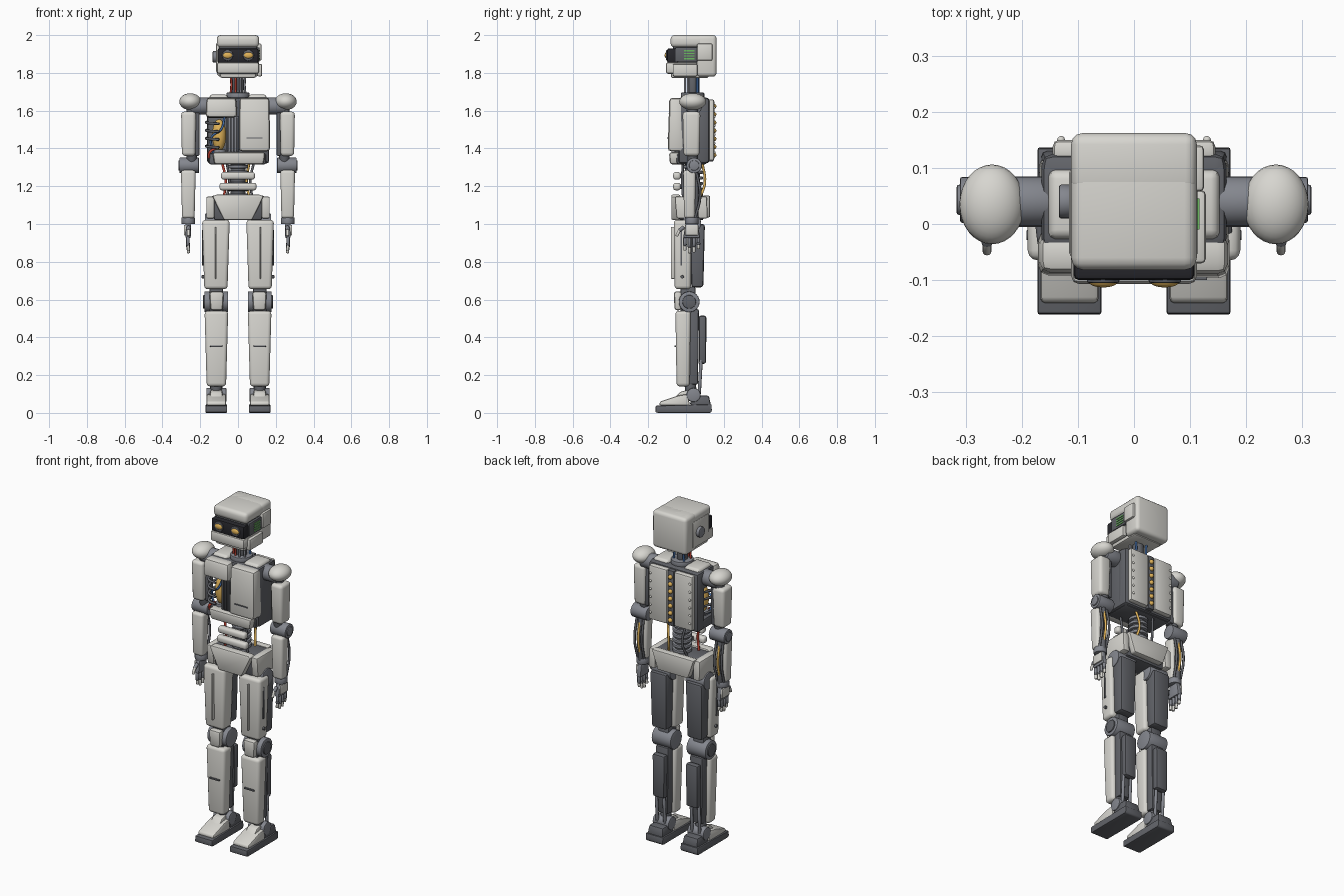
import bpy, bmesh, math
from mathutils import Vector

if "Cube" in bpy.data.objects:
    bpy.data.objects.remove(bpy.data.objects["Cube"])

COL = dict(shell=(.68, .67, .63), dark=(.12, .125, .14), metal=(.23, .24, .27), black=(.02, .02, .025),
           amber=(.75, .45, .1), red=(.5, .05, .03), blue=(.06, .16, .4), green=(.15, .5, .12))
MATS = {}
for k, c in COL.items():
    MATS[k] = bpy.data.materials.new(k)
    MATS[k].diffuse_color = (*c, 1)

def finish(name, bm, mat):
    bmesh.ops.recalc_face_normals(bm, faces=bm.faces)
    me = bpy.data.meshes.new(name)
    bm.to_mesh(me)
    bm.free()
    ob = bpy.data.objects.new(name, me)
    bpy.context.collection.objects.link(ob)
    me.materials.append(MATS[mat])
    return ob

def bevel(bm, b, seg=2):
    if b:
        bmesh.ops.bevel(bm, geom=bm.edges[:], offset=b, segments=seg, profile=.5, affect='EDGES', clamp_overlap=True)

def box(name, x, y, z, mat='shell', b=.01, bot=(1, 1), top=(1, 1), seg=2):
    """Bevelled box from ranges, with optional (x, y) scale of bottom and top ends."""
    bm = bmesh.new()
    bmesh.ops.create_cube(bm, size=1)
    for v in bm.verts:
        sx, sy = top if v.co.z > 0 else bot
        v.co = ((x[0]+x[1])/2 + v.co.x*abs(x[1]-x[0])*sx,
                (y[0]+y[1])/2 + v.co.y*abs(y[1]-y[0])*sy, (z[0]+z[1])/2 + v.co.z*(z[1]-z[0]))
    bevel(bm, b, seg)
    return finish(name, bm, mat)

def prism(name, prof, axis, a0, a1, mat='shell', b=.008):
    """Extrude a profile: (y, z) along x, or (x, z) along y."""
    bm = bmesh.new()
    put = (lambda p, a: (a, p[0], p[1])) if axis == 'x' else (lambda p, a: (p[0], a, p[1]))
    lo, hi = [[bm.verts.new(put(p, a)) for p in prof] for a in (a0, a1)]
    bm.faces.new(lo)
    bm.faces.new(hi)
    n = len(prof)
    for i in range(n):
        bm.faces.new((lo[i], lo[(i+1) % n], hi[(i+1) % n], hi[i]))
    bmesh.ops.recalc_face_normals(bm, faces=bm.faces)
    bevel(bm, b)
    return finish(name, bm, mat)

def rod(name, p, q, r, mat='metal', b=.004, r2=None, n=24):
    p, q = Vector(p), Vector(q)
    bm = bmesh.new()
    bmesh.ops.create_cone(bm, cap_ends=True, segments=n, radius1=r, radius2=r if r2 is None else r2, depth=(q-p).length)
    if b:
        bmesh.ops.bevel(bm, geom=[e for e in bm.edges if any(len(f.verts) > 4 for f in e.link_faces)],
                        offset=b, segments=2, profile=.5, affect='EDGES')
    rot = (q-p).to_track_quat('Z', 'Y')
    for v in bm.verts:
        v.co = rot @ v.co + (p+q)/2
    return finish(name, bm, mat)

def ball(name, c, r, mat='shell', n=24):
    bm = bmesh.new()
    bmesh.ops.create_uvsphere(bm, u_segments=n, v_segments=n//2, radius=1)
    for v in bm.verts:
        v.co = [c[i] + v.co[i]*r[i] for i in range(3)]
    return finish(name, bm, mat)

def tube(name, pts, r, mat='dark'):
    cu = bpy.data.curves.new(name, 'CURVE')
    cu.dimensions, cu.bevel_depth, cu.bevel_resolution, cu.resolution_u = '3D', r, 2, 6
    cu.use_fill_caps = True
    sp = cu.splines.new('BEZIER')
    sp.bezier_points.add(len(pts)-1)
    for bp, p in zip(sp.bezier_points, pts):
        bp.co = p
        bp.handle_left_type = bp.handle_right_type = 'AUTO'
    cu.materials.append(MATS[mat])
    ob = bpy.data.objects.new(name, cu)
    bpy.context.collection.objects.link(ob)

# Head
box('head_rear', (-.112, .112), (.055, .162), (1.78, 2), b=.02, seg=3)
box('head_top', (-.112, .112), (-.082, .15), (1.935, 2), b=.022, seg=3)
box('head_core', (-.1, .1), (-.07, .08), (1.79, 1.95), 'dark')
box('jaw', (-.112, .112), (-.107, .06), (1.795, 1.857), b=.014)
box('jaw_base', (-.095, .095), (-.08, .12), (1.772, 1.81), b=.012)
box('left_cheek', (-.116, -.09), (-.06, .1), (1.80, 1.96), b=.01)
box('visor', (-.108, .108), (-.1, -.04), (1.853, 1.93), 'black')
rod('ear_disc', (-.11, .04, 1.885), (-.134, .04, 1.885), .03, 'metal')
box('ear_panel_rear', (.10, .125), (.058, .14), (1.865, 1.955), b=.008)
box('jaw_side', (.10, .128), (-.07, .06), (1.782, 1.848), b=.008)
box('circuit_board', (.095, .113), (-.055, .06), (1.86, 1.935), 'dark', .002)
for i in range(4):
    box('circuit_trace', (.112, .117), (-.01, .045), (1.872+i*.014, 1.878+i*.014), 'green', 0)
for s in (-1, 1):
    rod('eye_rim', (s*.055, -.095, 1.893), (s*.055, -.105, 1.893), .029, 'dark')
    ball('eye', (s*.055, -.104, 1.893), (.025, .009, .016), 'amber')

# Neck
rod('neck_column', (0, .035, 1.66), (0, .035, 1.79), .03, 'dark')
rod('collar', (0, .035, 1.665), (0, .035, 1.695), .062, 'metal')
for x, y, m in ((-.035, .01, 'red'), (.035, .01, 'metal'), (-.03, .065, 'blue'), (.035, .06, 'blue'), (-.012, -.005, 'red'), (.012, -.005, 'metal')):
    tube('neck_cable', [(x*1.2, y, 1.67), (x, y, 1.73), (x*1.1, y, 1.79)], .006, m)

# Torso
box('torso_back', (-.165, .165), (.05, .125), (1.32, 1.67), 'dark', .02)
box('torso_side_core', (0, .165), (-.04, .11), (1.32, 1.67), 'dark', .015)
box('torso_upper_core', (-.165, .05), (-.04, .11), (1.56, 1.67), 'dark', .015)
box('torso_floor', (-.155, .15), (-.05, .11), (1.315, 1.375), 'dark', .012)
box('chest_upper_plate', (-.172, -.004), (-.093, -.01), (1.565, 1.668), b=.018, top=(.94, .8))
box('chest_main_plate', (.004, .17), (-.097, -.01), (1.385, 1.668), b=.018, top=(.96, .8))
box('chest_lower_plate', (-.135, .145), (-.09, -.02), (1.315, 1.38), b=.014, bot=(.93, .85))
box('chest_slot', (.045, .13), (-.1, -.09), (1.452, 1.458), 'dark', 0)
for s in (-1, 1):
    box('shoulder_deck', (s*.05, s*.155), (-.03, .1), (1.66, 1.685), b=.01, top=(.85, .85))
    box('back_plate', (s*.022, s*.145), (.11, .15), (1.335, 1.66), b=.012)
    for i in range(6):
        ball('back_bolt', (s*.13, .15, 1.38+i*.047), (.007, .007, .007), n=12)
box('spine_strip', (-.02, .02), (.11, .145), (1.33, 1.66), 'dark', .004)
for i in range(7):
    ball('spine_light', (0, .147, 1.365+i*.043), (.013, .014, .013), 'amber', 16)

# Open chest bay
box('bay_liner', (-.06, .005), (-.06, .06), (1.375, 1.57), 'metal', .004)
for i in range(4):
    box('bay_fin', (-.058+i*.016, -.05+i*.016), (-.072, -.05), (1.385, 1.565), 'dark', .002)
    z = 1.405 + i*.042
    tube('rib', [(-.10, -.068, z), (-.15, -.06, z+.003), (-.168, -.01, z+.006), (-.162, .06, z+.01)], .007, 'dark')
ball('power_core', (-.1, -.01, 1.47), (.037, .037, .085), 'amber')
rod('core_base', (-.1, -.01, 1.37), (-.1, -.01, 1.395), .035, 'metal')
tube('bay_cable', [(-.13, -.03, 1.37), (-.14, -.045, 1.46), (-.09, -.055, 1.5), (-.07, -.03, 1.57)], .006, 'blue')
tube('bay_wire', [(-.155, -.045, 1.35), (-.15, -.055, 1.38), (-.12, -.04, 1.4)], .007, 'red')

# Waist
rod('waist_column', (0, .035, 1.12), (0, .035, 1.33), .04, 'dark')
for i in range(6):
    rod('waist_ring', (0, .035, 1.145+i*.03), (0, .035, 1.162+i*.03), .054, 'metal')
for z, w in ((1.198, .098), (1.255, .09)):
    box('belly_bar', (-w, w), (-.068, -.028), (z-.02, z+.02), b=.014, seg=3)
    box('belly_link', (-.03, .03), (-.04, .03), (z-.012, z+.012), 'dark', .004)
for s in (-1, 1):
    tube('waist_front_cable', [(s*.075, -.015, 1.14), (s*.065, -.02, 1.23), (s*.085, -.015, 1.33)], .007, 'red' if s < 0 else 'dark')
    tube('waist_rear_cable', [(s*.06, .075, 1.14), (s*.045, .1, 1.22), (s*.06, .085, 1.33)], .007, 'amber' if s > 0 else 'dark')

# Pelvis
box('pelvis_core', (-.14, .14), (-.045, .1), (1.02, 1.145), 'dark', bot=(.9, .9))
prism('pelvis_front', [(-.135, 1.145), (-.12, 1.155), (.12, 1.155), (.135, 1.145), (.075, 1.022), (-.075, 1.022)], 'y', -.078, -.03)
prism('pelvis_back', [(-.14, 1.15), (.14, 1.15), (.1, 1.035), (-.1, 1.035)], 'y', .085, .128)
for s in (-1, 1):
    prism('hip_plate', [(-.06, 1.145), (.11, 1.145), (.115, 1.03), (-.05, 1.03)], 'x', s*.125, s*.168)
    rod('hip_joint', (s*.05, .03, 1.005), (s*.175, .03, 1.005), .05)

for s in (-1, 1):
    X = lambda a, b: (s*a, s*b)
    # Arm
    rod('shoulder_axle', (s*.15, .04, 1.625), (s*.25, .04, 1.625), .045)
    ball('shoulder_cap', (s*.253, .035, 1.648), (.058, .071, .044), n=32)
    rod('upper_arm_bone', (s*.245, .035, 1.32), (s*.245, .035, 1.62), .028, 'dark')
    box('upper_arm_strut', X(.205, .235), (.015, .06), (1.36, 1.62), 'dark', .006)
    box('upper_arm_shell', X(.222, .301), (-.018, .076), (1.36, 1.595), b=.018, bot=(.9, .9), seg=3)
    rod('elbow', (s*.207, .043, 1.31), (s*.31, .043, 1.31), .041)
    rod('elbow_cap', (s*.305, .043, 1.31), (s*.316, .043, 1.31), .027)
    box('forearm_shell', X(.224, .302), (-.015, .052), (1.03, 1.285), b=.015, bot=(.85, .85), seg=3)
    rod('forearm_bone', (s*.263, .05, 1.02), (s*.263, .05, 1.3), .017, 'dark')
    for dx, m in ((-.022, 'dark'), (0, 'amber'), (.022, 'dark')):
        tube('forearm_cable', [(s*(.263+dx), .05, 1.035), (s*(.263+dx*1.1), .075, 1.15), (s*(.263+dx), .055, 1.28)], .007, m)
    rod('wrist', (s*.263, .03, 1.0), (s*.263, .03, 1.035), .036)
    # Hand
    box('palm', X(.25, .278), (-.015, .075), (.925, 1.005), 'metal', .008, top=(1, .7))
    box('hand_back', X(.274, .286), (-.005, .065), (.94, .995), b=.004)
    for i in range(4):
        y, l = -.006+i*.024, (.07, .085, .08, .062)[i]
        x = s*.265
        rod('finger_base', (x, y, .93), (x, y, .93-l*.55), .009, 'metal', .003, n=12)
        ball('finger_joint', (x, y, .93-l*.55), (.0105,)*3, 'dark', 12)
        rod('finger_tip', (x, y, .93-l*.55), (s*.262, y, .93-l), .008, 'shell', .003, n=12)
    rod('thumb_base', (s*.262, -.01, .985), (s*.262, -.036, .965), .01, 'metal', .003, n=12)
    rod('thumb_tip', (s*.262, -.033, .97), (s*.262, -.05, .935), .008, 'shell', .003, n=12)

    # Thigh
    box('thigh_shell', X(.044, .19), (-.065, .03), (.655, 1.022), b=.018, bot=(.84, .9), seg=3)
    box('thigh_strip', X(.113, .121), (-.08, -.06), (.71, .985), b=.003)
    box('thigh_back', X(.062, .172), (.02, .1), (.665, 1.0), 'dark', .014, bot=(.9, .8))
    rod('thigh_bolt', (s*.17, -.02, .72), (s*.192, -.02, .72), .009, 'dark', .002, n=12)
    box('thigh_side_rail', X(.178, .19), (-.03, -.02), (.78, .97), 'dark', .003)
    # Knee
    box('knee_block', X(.08, .15), (-.03, .05), (.52, .67), 'dark')
    rod('knee_joint', (s*.052, .017, .588), (s*.178, .017, .588), .055)
    rod('knee_cap_disc', (s*.172, .017, .588), (s*.185, .017, .588), .036, 'dark')
    box('knee_plate', X(.075, .152), (-.065, -.02), (.543, .643), b=.014, bot=(.85, .8))
    # Shin
    box('shin_shell', X(.052, .177), (-.056, .025), (.14, .54), b=.018, bot=(.82, .85), seg=3)
    box('shin_slot', X(.083, .147), (-.062, -.05), (.348, .356), 'dark', .001)
    box('shin_back', X(.07, .155), (.01, .068), (.15, .55), 'dark', bot=(.85, .85))
    box('calf_block', X(.065, .155), (.062, .113), (.26, .515), 'dark', .012, bot=(.85, .75), top=(.9, .8))
    for dx in (-.025, .025):
        rod('calf_piston', (s*(.115+dx), .07, .1), (s*(.115+dx), .08, .28), .009, 'metal', .002, n=12)
    # Ankle and foot
    rod('ankle_post', (s*.115, .03, .08), (s*.115, .02, .17), .03, 'dark')
    rod('ankle_joint', (s*.062, .04, .095), (s*.168, .04, .095), .037)
    prism('sole', [(-.162, .004), (-.15, 0), (.13, 0), (.137, .01), (.135, .045), (-.16, .038)], 'x', s*.058, s*.172, 'dark', .005)
    prism('foot_upper', [(-.142, .04), (-.138, .06), (-.04, .092), (.01, .1), (.02, .04)], 'x', s*.063, s*.167)
    prism('foot_instep', [(-.07, .07), (-.03, .112), (.01, .122), (.02, .06)], 'x', s*.083, s*.147)
    box('heel', X(.064, .166), (.02, .132), (.04, .092), 'dark', .01, top=(.9, .8))

# Smooth shading with sharp edges kept
bpy.ops.object.select_all(action='DESELECT')
for ob in bpy.context.scene.objects:
    if ob.type == 'MESH':
        ob.select_set(True)
        bpy.context.view_layer.objects.active = ob
bpy.ops.object.shade_smooth_by_angle(angle=math.radians(35))

for m in bpy.data.materials:
    if m.users and not m.is_grease_pencil:
        m.use_nodes = True
        m.node_tree.nodes["Principled BSDF"].inputs["Base Color"].default_value = m.diffuse_color
